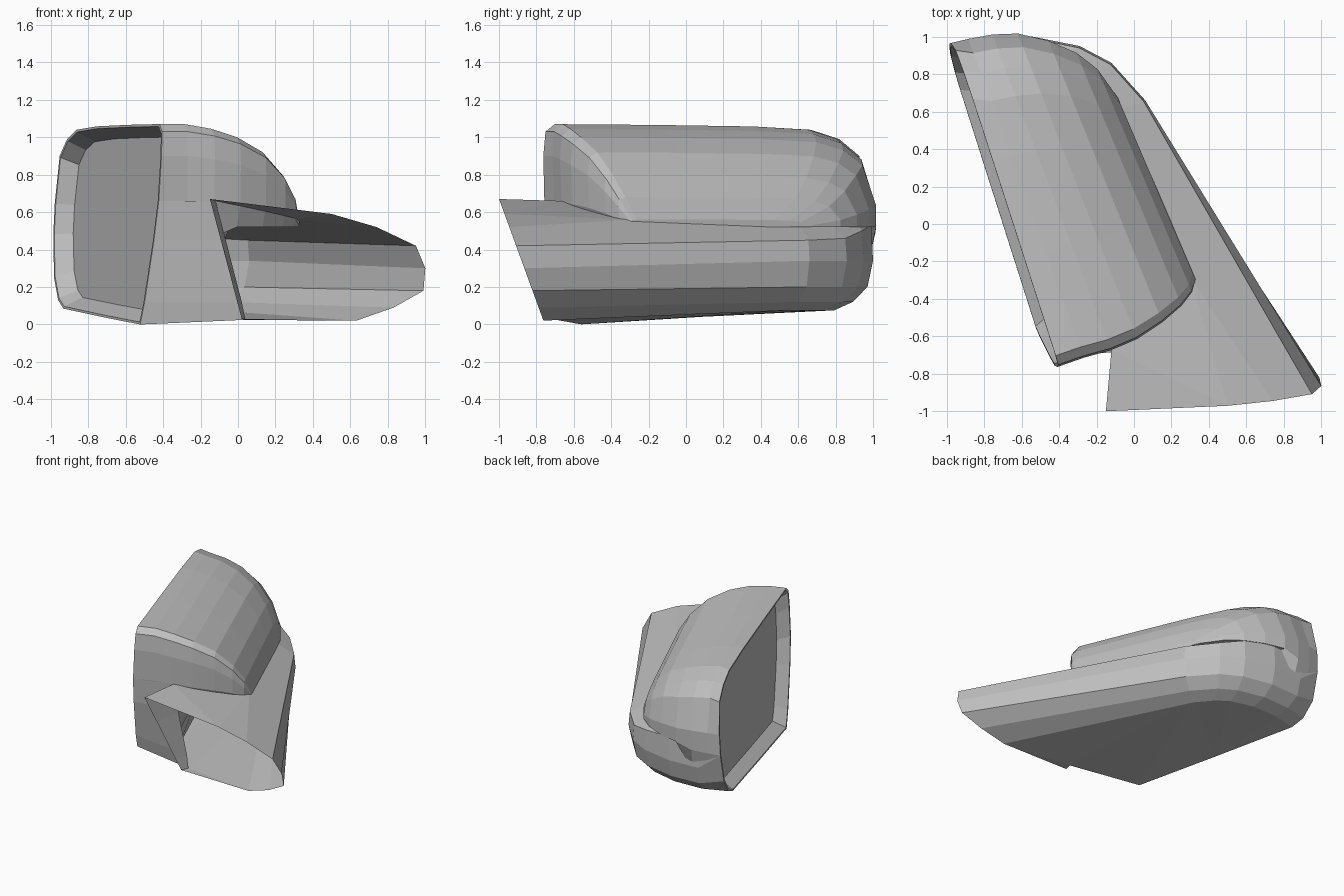
import bpy, bmesh
from math import cos, sin, radians
from mathutils import Vector

cube = bpy.data.objects.get("Cube")
if cube:
    bpy.data.objects.remove(cube)

grey = bpy.data.materials.new("plain_grey")
grey.use_nodes = True
tone = (0.52, 0.52, 0.52, 1)
grey.diffuse_color = tone
grey.node_tree.nodes["Principled BSDF"].inputs["Base Color"].default_value = tone

# Plan axes: U runs along the mirror opening, N points away from it
U, N = Vector((-0.33, 0.944, 0)), Vector((0.944, 0.33, 0))
ORIGIN = Vector((-0.4, -0.76, 0))


def place(u, n, z):
    p = ORIGIN + U * u + N * n
    p.z = z
    return p


def build(name, faces):
    """Make an object from a list of point lists, welding shared corners."""
    bm = bmesh.new()
    for pts in faces:
        bm.faces.new([bm.verts.new(p) for p in pts])
    bmesh.ops.remove_doubles(bm, verts=bm.verts, dist=0.002)
    bmesh.ops.triangulate(bm, faces=[f for f in bm.faces if len(f.verts) > 4])
    bmesh.ops.recalc_face_normals(bm, faces=bm.faces)
    mesh = bpy.data.meshes.new(name)
    bm.to_mesh(mesh)
    bm.free()
    mesh.materials.append(grey)
    obj = bpy.data.objects.new(name, mesh)
    bpy.context.collection.objects.link(obj)


def bridge(a, b, closed=False):
    count = len(a) if closed else len(a) - 1
    return [[a[i], a[(i + 1) % len(a)], b[(i + 1) % len(b)], b[i]] for i in range(count)]


# Opening outline as (u, z)
rim = [(0.06, 1.07), (0.01, 1.03), (0, 0.9), (0.01, 0.66), (0.06, 0.45), (0.17, 0.12),
       (0.23, 0.0), (0.9, 0.04), (1.58, 0.085), (1.68, 0.13), (1.77, 0.25), (1.82, 0.48),
       (1.82, 0.65), (1.775, 0.9), (1.66, 0.99), (1.5, 1.04), (1.15, 1.058), (0.6, 1.066)]


def rim_point(u, z, depth=0):
    return place(u, depth + 0.025 * u - 0.055 * (1 - z / 1.07), z)


# Housing: outlines stepping back from the opening
# depth, front u, rear u, top z, share of the lower half kept
steps = [(0.14, 0.0, 1.81, 1.07, 0.93), (0.29, -0.01, 1.79, 1.045, 0.86),
         (0.44, 0.0, 1.75, 1.0, 0), (0.6, 0.04, 1.66, 0.92, 0), (0.73, 0.09, 1.55, 0.8, 0),
         (0.81, 0.14, 1.43, 0.68, 0), (0.855, 0.2, 1.25, 0.56, 0)]


def outline(depth, u0, u1, top, low):
    pts = []
    for u, z in rim:
        uu = u0 + u / 1.82 * (u1 - u0)
        if z > 0.7 and u > 1.3:
            uu -= 0.035  # rear shoulder leans forward
        zz = 0.52 + (z - 0.52) * ((top - 0.52) / 0.55 if z > 0.52 else low)
        pts.append(place(uu, depth * (1 - 0.08 * uu), zz))
    return pts


opening = [rim_point(u, z) for u, z in rim]
rings = [opening] + [outline(*s) for s in steps]
faces = [f for a, b in zip(rings, rings[1:]) for f in bridge(a, b, True)]
build("housing_shell", faces + [rings[-1]])


# Rim lip, recess wall and mirror glass
def inset(along, up, depth):
    return [rim_point(0.9 + (u - 0.9) * along, 0.54 + (z - 0.54) * up, depth) for u, z in rim]


lip, back = inset(0.98, 0.975, 0), inset(0.925, 0.87, 0.09)
build("opening_rim", bridge(opening, lip, True) + bridge(lip, back, True))
build("mirror_glass", [back])

# Mounting arm: outer plan path, direction each point faces, crest height
path = [((0.06, 0.66), 12, 0.45), ((-0.12, 0.86), 40, 0.46), ((-0.29, 0.95), 62, 0.5),
        ((-0.54, 1.0), 80, 0.53), ((-0.8, 0.985), 90, 0.56)]
# end x, end z, rear z, rear inset
levels = [(0.95, 0.42, None, 0.01), (1.0, 0.3, 0.34, 0), (0.99, 0.18, 0.2, 0.03),
          (0.83, 0.09, 0.12, 0.11), (0.63, 0.02, 0.075, 0.21)]


def end_point(x, z):
    return Vector((x, -0.755 - 0.365 * z, z))


rows = []
for k, (end_x, end_z, rear_z, pull) in enumerate(levels):
    row = [end_point(end_x, end_z)]
    for (x, y), angle, crest in path:
        facing = N * cos(radians(angle)) + U * sin(radians(angle))
        p = Vector((x, y, 0)) - facing * pull
        p.z = rear_z or crest
        row.append(p)
    row.append(opening[12 - k])
    rows.append(row)
build("arm_outer_wall", [f for a, b in zip(rows, rows[1:]) for f in bridge(a, b)])

# Arm top, running into the housing
tip, mid, brow = end_point(-0.15, 0.67), end_point(0.5, 0.59), end_point(0.74, 0.52)
e, o1, o2, o3, o4 = rows[0][:5]
i1, i2, i3, i4, i5 = [Vector(p) for p in (
    (-0.12, -0.67, 0.66), (0.3, -0.28, 0.56), (-0.09, 0.6, 0.53),
    (-0.22, 0.78, 0.53), (-0.36, 0.92, 0.53))]
build("arm_top", [[tip, mid, i1], [mid, i2, i1], [mid, brow, i2], [brow, e, i2],
                  [e, o1, i3, i2], [o1, o2, i4, i3], [o2, o3, i5, i4], [o3, o4, i5]])

# Front web: from the arm opening back to a crease, then across to the rim
foot = end_point(0.02, 0.03)
edge = [tip.lerp(foot, t) for t in (0, 0.34, 0.85, 1)]
crease = [i1] + [Vector(p) for p in ((-0.065, -0.68, 0.45), (0.02, -0.69, 0.12),
                                     (0.04, -0.7, 0.025))]
build("front_web", bridge(edge, crease) + bridge(crease, opening[3:7]))

# Underside shared by the arm and the housing
build("underside", [rows[-1] + [opening[7], opening[6], crease[-1], foot]])
